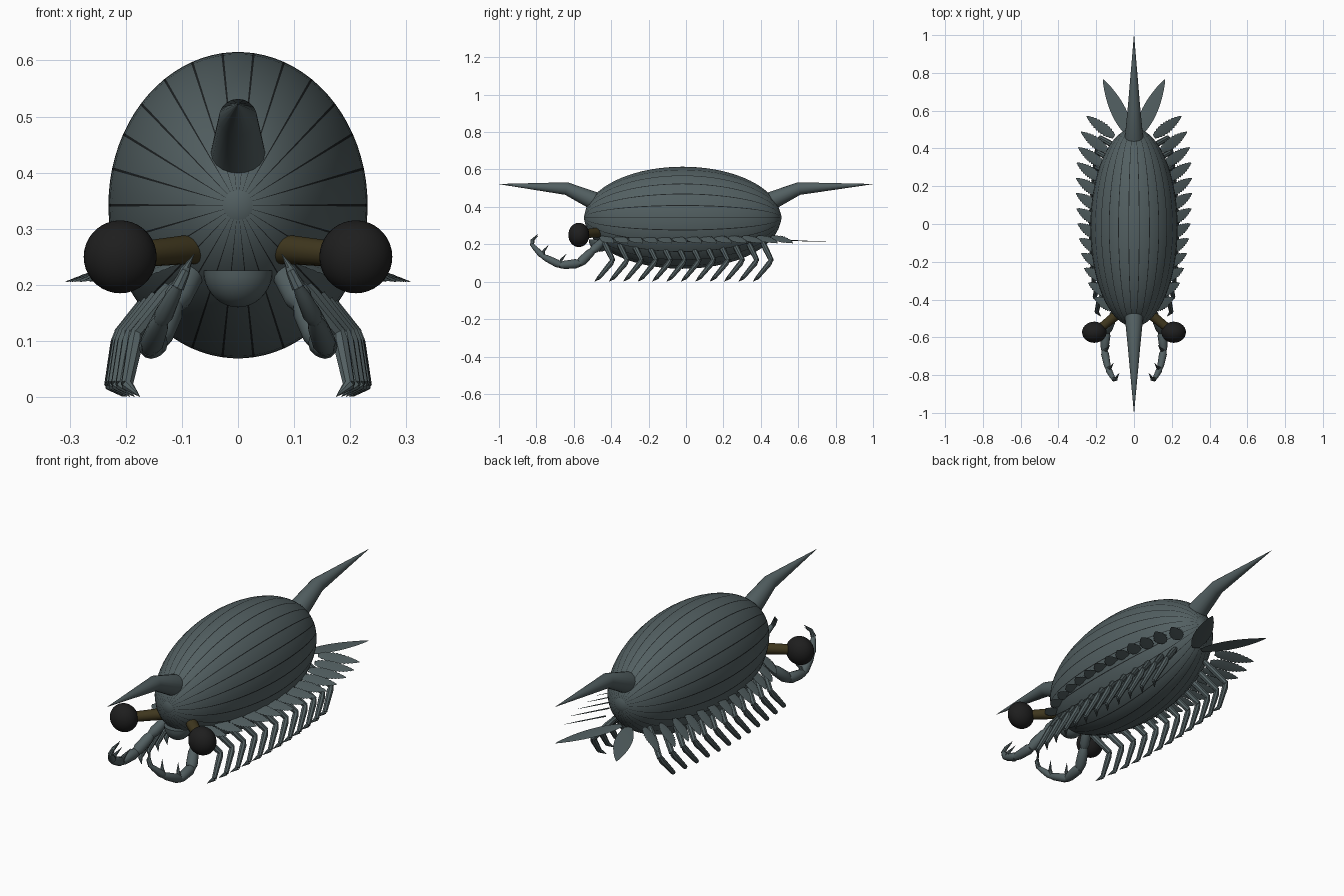
import bpy, bmesh, math
from mathutils import Vector, Matrix

old = bpy.data.objects.get("Cube")
if old:
    bpy.data.objects.remove(old, do_unlink=True)


def material(name, rgb):
    m = bpy.data.materials.new(name)
    m.use_nodes = True
    m.diffuse_color = (*rgb, 1)
    m.node_tree.nodes["Principled BSDF"].inputs["Base Color"].default_value = (*rgb, 1)
    return m


SLATE = material("slate grey", (0.085, 0.115, 0.12))
SEAM = material("seam dark", (0.012, 0.015, 0.016))
BROWN = material("stalk brown", (0.05, 0.038, 0.013))
BLACK = material("eye black", (0.013, 0.013, 0.013))


def finish(name, bm, mats, mirror=False, angle=40):
    """Turn a bmesh into a shaded object, mirrored over x when asked."""
    bmesh.ops.recalc_face_normals(bm, faces=bm.faces)
    me = bpy.data.meshes.new(name)
    bm.to_mesh(me)
    bm.free()
    ob = bpy.data.objects.new(name, me)
    bpy.context.collection.objects.link(ob)
    for m in mats:
        me.materials.append(m)
    if mirror:
        ob.modifiers.new("Mirror", "MIRROR").use_mirror_merge = False
    bpy.ops.object.select_all(action="DESELECT")
    ob.select_set(True)
    bpy.context.view_layer.objects.active = ob
    bpy.ops.object.shade_smooth_by_angle(angle=math.radians(angle))
    return ob


def skin(bm, rings):
    """Bridge equal rings of vertices and close both ends."""
    n = len(rings[0])
    for a, b in zip(rings, rings[1:]):
        for i in range(n):
            j = (i + 1) % n
            bm.faces.new((a[i], a[j], b[j], b[i]))
    bm.faces.new(rings[0])
    bm.faces.new(rings[-1])


def tube(bm, path, radii, sides=10):
    """Round limb along a path with a radius at each point."""
    pts = [Vector(p) for p in path]
    rot, last, rings = None, None, []
    for k, p in enumerate(pts):
        t = (pts[min(k + 1, len(pts) - 1)] - pts[max(k - 1, 0)]).normalized()
        if rot is None:
            rot = t.to_track_quat("Z", "Y")
        else:
            rot = last.rotation_difference(t) @ rot
        last = t
        r = max(radii[k], 0.0006)
        rings.append([bm.verts.new(p + rot @ Vector((r * math.cos(a), r * math.sin(a), 0)))
                      for a in (math.tau * i / sides for i in range(sides))])
    skin(bm, rings)


def blade(bm, root, tip, width, roll=0.0, steps=10, notch=0.0):
    """Thin leaf plate; notch makes a feathered edge."""
    root, tip = Vector(root), Vector(tip)
    along = (tip - root).normalized()
    side = along.cross(Vector((0, 0, 1))).normalized()
    side.rotate(Matrix.Rotation(roll, 3, along))
    up = side.cross(along)
    rings = []
    for k in range(steps + 1):
        t = k / steps
        w = width * math.sin(math.pi * (0.07 + 0.92 * t) ** 0.85) ** 0.8
        w *= 1 - notch * (k % 2)
        h = 0.0035 * (1 - 0.8 * t)
        c = root.lerp(tip, t)
        rings.append([bm.verts.new(c + v) for v in (side * w, up * h, -side * w, -up * h)])
    skin(bm, rings)


def ball(bm, centre, scale):
    bmesh.ops.create_uvsphere(bm, u_segments=28, v_segments=18, radius=1,
                              matrix=Matrix.Translation(centre) @ Matrix.Diagonal((*scale, 1)))


# Shell: ellipsoid with evenly spaced dark seams running end to end
RX, RY, RZ, CY, CZ = 0.231, 0.525, 0.273, -0.018, 0.342
SEAMS, LATS = 26, 36
bm = bmesh.new()
gap = math.tau / SEAMS
angles = [i * gap + d for i in range(SEAMS)
          for d in (-0.009, 0.009, gap * 0.35, gap * 0.65)]
rings = []
for k in range(LATS + 1):
    lat = math.pi * (0.015 + 0.97 * k / LATS)
    s = math.sin(lat)
    rings.append([bm.verts.new((RX * s * math.cos(a), CY - RY * math.cos(lat),
                                CZ + RZ * s * math.sin(a))) for a in angles])
skin(bm, rings)
bm.faces.ensure_lookup_table()
for i, f in enumerate(bm.faces):
    if i < LATS * len(angles) and i % 4 == 0:
        f.material_index = 1
finish("shell", bm, [SLATE, SEAM])

# Rounded caps at both ends of the shell
for name, y in (("front_cap", -0.5), ("rear_cap", 0.465)):
    bm = bmesh.new()
    ball(bm, (0, y, CZ), (0.055, 0.045, 0.06))
    finish(name, bm, [SLATE])

# Long bent spines, front and rear
for name, s, bend in (("front_spine", -1, 0.64), ("rear_spine", 1, 0.605)):
    bm = bmesh.new()
    tube(bm, [(0, s * (bend - 0.24), 0.385), (0, s * (bend - 0.15), 0.432),
              (0, s * bend, 0.498), (0, s, 0.522)], [0.06, 0.049, 0.034, 0], 20)
    finish(name, bm, [SLATE], angle=30)

# Eyes on stalks
bm = bmesh.new()
tube(bm, [(0.05, -0.44, 0.262), (0.09, -0.48, 0.263), (0.2, -0.57, 0.252)],
     [0.026, 0.026, 0.022], 16)
finish("eye_stalks", bm, [BROWN], True)
bm = bmesh.new()
ball(bm, (0.21, -0.573, 0.25), (0.065, 0.056, 0.065))
finish("eyes", bm, [BLACK], True)

# Mouth: lower half of a rounded bowl with a flat top
bm = bmesh.new()
ball(bm, (0, -0.46, 0.226), (0.062, 0.06, 0.066))
cut = bmesh.ops.bisect_plane(bm, geom=bm.verts[:] + bm.edges[:] + bm.faces[:],
                             plane_co=(0, 0, 0.226), plane_no=(0, 0, 1), clear_outer=True)
bmesh.ops.holes_fill(bm, edges=[e for e in bm.edges if e.is_boundary])
finish("mouth", bm, [SLATE])

# Grasping arms with inward spikes at the joints
arm = [(0.075, -0.43, 0.23), (0.115, -0.5, 0.165), (0.148, -0.57, 0.098),
       (0.157, -0.67, 0.088), (0.138, -0.765, 0.135), (0.108, -0.822, 0.195)]
thick = [0.022, 0.024, 0.025, 0.021, 0.017, 0.012]
bm = bmesh.new()
for k in range(len(arm) - 1):
    a, b = Vector(arm[k]), Vector(arm[k + 1])
    tube(bm, [a, a.lerp(b, 0.2), a.lerp(b, 0.8), b + (b - a) * 0.06],
         [thick[k] * 0.75, thick[k], thick[k + 1] * 1.05, thick[k + 1] * 0.7], 12)
tube(bm, [arm[-1], (0.095, -0.822, 0.222), (0.082, -0.79, 0.245)], [0.012, 0.009, 0], 8)
for k in (3, 4, 5):
    p = Vector(arm[k])
    tube(bm, [p, p + Vector((-0.012, 0.004, 0.03)), p + Vector((-0.03, 0.03, 0.06))],
         [0.011, 0.008, 0], 8)
finish("grasping_arms", bm, [SLATE], True)

# Walking legs, twelve pairs
bm = bmesh.new()
for i in range(12):
    y = -0.485 + 0.077 * i
    out = 0.03 * (1 - ((i - 5.5) / 5.5) ** 2)
    hip = Vector((0.085 + out, y + 0.04, 0.225))
    knee = Vector((0.18 + out, y + 0.095, 0.113))
    ankle = Vector((0.198 + out, y + 0.02, 0.022))
    toe = Vector((0.175 + out, y - 0.004, 0.001))
    tube(bm, [hip, hip.lerp(knee, 0.4), knee], [0.011, 0.016, 0.013], 8)
    tube(bm, [knee + Vector((0, 0, 0.006)), knee.lerp(ankle, 0.15), ankle], [0.01, 0.015, 0.011], 8)
    tube(bm, [ankle, ankle.lerp(toe, 0.3), toe], [0.011, 0.008, 0], 8)
finish("walking_legs", bm, [SLATE], True)

# Feathered gill plates along both flanks
bm = bmesh.new()
for i in range(13):
    y = -0.45 + 0.076 * i
    rear = i / 12
    x = 0.195 * math.sqrt(max(0, 1 - ((y + 0.02) / 0.53) ** 2)) + 0.04 * rear ** 3
    turn = math.radians(32 + 8 * rear)
    reach = 0.115 + 0.055 * rear ** 2
    blade(bm, (x - 0.015, y, 0.243),
          (x + reach * math.cos(turn), y + reach * math.sin(turn), 0.206),
          0.034, roll=0.35, steps=22, notch=0.2)
finish("gill_plates", bm, [SLATE], True, 25)

# Tail fan leaves
bm = bmesh.new()
blade(bm, (0.02, 0.47, 0.225), (0.163, 0.765, 0.212), 0.04, steps=16)
finish("tail_leaves", bm, [SLATE], True, 25)
